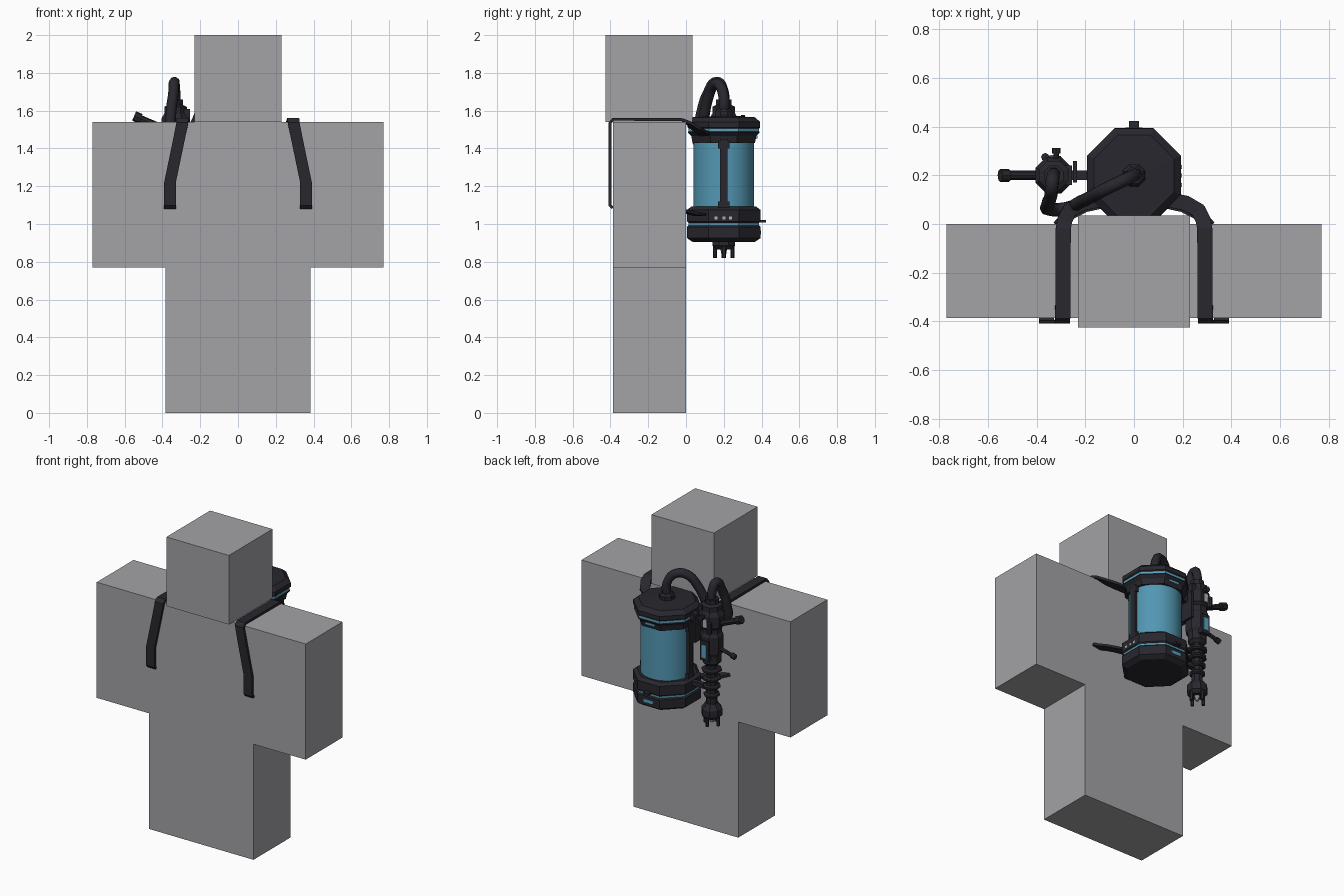
import bpy, bmesh, math
from mathutils import Vector

if "Cube" in bpy.data.objects:
    bpy.data.objects.remove(bpy.data.objects["Cube"])


def material(name, rgb):
    m = bpy.data.materials.new(name)
    m.use_nodes = True
    m.diffuse_color = (*rgb, 1)
    m.node_tree.nodes["Principled BSDF"].inputs["Base Color"].default_value = (*rgb, 1)
    return m


GREY = material("mannequin grey", (0.366, 0.361, 0.376))
DARK = material("dark metal", (0.021, 0.020, 0.027))
GLASS = material("blue glass", (0.085, 0.31, 0.45))
GLOW = material("blue stripe", (0.10, 0.36, 0.52))
PALE = material("pale label", (0.45, 0.45, 0.47))


def finish(name, bm, *mats):
    bmesh.ops.recalc_face_normals(bm, faces=bm.faces)
    me = bpy.data.meshes.new(name)
    bm.to_mesh(me)
    bm.free()
    for m in mats:
        me.materials.append(m)
    ob = bpy.data.objects.new(name, me)
    bpy.context.collection.objects.link(ob)
    return ob


def smooth(ob):
    bpy.ops.object.select_all(action="DESELECT")
    ob.select_set(True)
    bpy.context.view_layer.objects.active = ob
    bpy.ops.object.shade_smooth_by_angle(angle=math.radians(40))


def box(name, lo, hi, mat):
    bm = bmesh.new()
    bmesh.ops.create_cube(bm, size=1)
    for v in bm.verts:
        v.co = [a + (b - a) * (c + 0.5) for a, b, c in zip(lo, hi, v.co)]
    return finish(name, bm, mat)


def lathe(name, x, y, profile, sides, mats, stripe=None):
    """Flat-sided turned shape; the profile holds (distance to flat, height)."""
    bm = bmesh.new()
    rings = []
    for r, z in profile:
        k = r / math.cos(math.pi / sides)
        angles = [(i + 0.5) * math.tau / sides for i in range(sides)]
        rings.append([bm.verts.new((x + k * math.cos(a), y + k * math.sin(a), z)) for a in angles])
    for j, (a, b) in enumerate(zip(rings, rings[1:])):
        for i in range(sides):
            n = (i + 1) % sides
            f = bm.faces.new((a[i], a[n], b[n], b[i]))
            f.material_index = int(j == stripe)
    bm.faces.new(rings[0])
    bm.faces.new(rings[-1])
    return finish(name, bm, *mats)


def rod(name, a, b, r1, r2=None, sides=8, mat=DARK):
    a, b = Vector(a), Vector(b)
    bm = bmesh.new()
    bmesh.ops.create_cone(bm, cap_ends=True, segments=sides, radius1=r1,
                          radius2=r1 if r2 is None else r2, depth=(b - a).length)
    rot = (b - a).to_track_quat("Z", "Y").to_matrix()
    for v in bm.verts:
        v.co = rot @ v.co + (a + b) / 2
    return finish(name, bm, mat)


def strap(name, points, half=0.031):
    """Mirrored band; points hold x, y, z and the heading of its width."""
    bm = bmesh.new()
    rows = []
    for x, y, z, deg in points:
        w = Vector((math.cos(math.radians(deg)), math.sin(math.radians(deg)), 0)) * half
        rows.append([bm.verts.new(Vector((x, y, z)) + s * w) for s in (-1, 1)])
    for a, b in zip(rows, rows[1:]):
        bm.faces.new((a[0], a[1], b[1], b[0]))
    ob = finish(name, bm, DARK)
    thick = ob.modifiers.new("thickness", "SOLIDIFY")
    thick.thickness, thick.offset = 0.016, 0
    ob.modifiers.new("mirror", "MIRROR")


# Mannequin: T-shaped body and cube head
bm = bmesh.new()
half = [(0.385, 0), (0.385, 0.77), (0.77, 0.77), (0.77, 1.54)]
outline = half + [(-x, z) for x, z in reversed(half)]
face = bm.faces.new([bm.verts.new((x, 0, z)) for x, z in outline])
out = bmesh.ops.extrude_face_region(bm, geom=[face])
for v in out["geom"]:
    if isinstance(v, bmesh.types.BMVert):
        v.co.y = -0.387
finish("body", bm, GREY)
box("head", (-0.23, -0.425, 1.54), (0.23, 0.035, 2), GREY)

# Tank: glass cylinder between two octagonal ends
TY = 0.2
smooth(lathe("tank_glass", 0, TY, [(0.16, 1.07), (0.16, 1.45)], 32, [GLASS]))
lathe("tank_cap", 0, TY, [(0.165, 1.43), (0.172, 1.465), (0.19, 1.485), (0.187, 1.492),
      (0.187, 1.506), (0.193, 1.512), (0.193, 1.54), (0.165, 1.565), (0.04, 1.572)], 8, [DARK, GLOW], 3)
lathe("tank_base", 0, TY, [(0.165, 0.905), (0.194, 0.925), (0.194, 0.985), (0.187, 0.993),
      (0.187, 1.006), (0.194, 1.013), (0.194, 1.075), (0.172, 1.092)], 8, [DARK, GLOW], 3)
lathe("cap_collar", 0, TY, [(0.045, 1.565), (0.045, 1.595), (0.034, 1.61)], 8, [DARK])
for s in (-1, 1):
    side = "left" if s > 0 else "right"
    xs = sorted((s * 0.15, s * 0.178))
    box(side + "_tank_bar", (xs[0], TY - 0.02, 1.08), (xs[1], TY + 0.02, 1.45), DARK)
    for end, z in (("upper", 1.40), ("lower", 1.08)):
        box(f"{side}_{end}_bar_foot", (xs[0], TY - 0.03, z), (xs[1], TY + 0.03, z + 0.04), DARK)
box("base_latch", (-0.02, 0.385, 1.008), (0.02, 0.424, 1.022), DARK)
box("base_label", (-0.035, 0.39, 0.945), (0.035, 0.397, 0.965), GLOW)
box("cap_label", (-0.035, 0.37, 1.453), (0.035, 0.379, 1.468), GLOW)
for i, y in enumerate((0.16, 0.2, 0.235)):
    box(f"side_label_{i}", (0.19, y - 0.008, 1.024), (0.197, y + 0.008, 1.04), PALE)

# Shoulder straps and lower straps
strap("shoulder_strap", [
    (0.36, -0.388, 1.085, 0), (0.36, -0.402, 1.10, 0), (0.36, -0.402, 1.22, 0),
    (0.335, -0.402, 1.34, 0), (0.31, -0.402, 1.46, 0), (0.295, -0.402, 1.535, 0),
    (0.293, -0.385, 1.555, 0), (0.291, -0.02, 1.552, 0), (0.285, 0.015, 1.535, 20),
    (0.265, 0.055, 1.505, 45), (0.215, 0.085, 1.485, 70), (0.14, 0.10, 1.475, 80)])
strap("lower_strap", [(0.13, 0.09, 1.05, 80), (0.2, 0.075, 1.05, 75),
                      (0.26, 0.045, 1.055, 60), (0.31, -0.01, 1.07, 40)], 0.026)

# Hose: arches from the tank, dips behind the shoulder, loops into the sprayer
path = [(0, 0.2, 1.58), (0, 0.2, 1.67), (-0.045, 0.178, 1.735), (-0.11, 0.147, 1.735),
        (-0.17, 0.115, 1.66), (-0.225, 0.088, 1.53), (-0.285, 0.062, 1.44), (-0.345, 0.06, 1.47),
        (-0.355, 0.08, 1.58), (-0.342, 0.115, 1.69), (-0.337, 0.165, 1.752),
        (-0.332, 0.197, 1.71), (-0.33, 0.2, 1.6)]
cu = bpy.data.curves.new("hose", "CURVE")
cu.dimensions = "3D"
cu.bevel_depth, cu.bevel_resolution, cu.resolution_u = 0.028, 2, 6
cu.use_fill_caps = True
sp = cu.splines.new("BEZIER")
sp.bezier_points.add(len(path) - 1)
for p, co in zip(sp.bezier_points, path):
    p.co = co
    p.handle_left_type = p.handle_right_type = "AUTO"
cu.materials.append(DARK)
hose = bpy.data.objects.new("hose", cu)
bpy.context.collection.objects.link(hose)

# Sprayer: stepped octagonal body hanging beside the tank
GX = -0.33
lathe("sprayer_body", GX, TY, [(0.035, 1.22), (0.055, 1.24), (0.055, 1.29), (0.068, 1.31),
      (0.068, 1.42), (0.058, 1.44), (0.058, 1.47), (0.075, 1.485), (0.075, 1.56),
      (0.06, 1.585), (0.06, 1.62), (0.04, 1.63), (0.04, 1.66)], 8, [DARK])
lathe("sprayer_barrel", GX, TY, [(0.032, 0.93), (0.032, 1.25)], 8, [DARK])
for i in range(4):
    z = 1.02 + i * 0.055
    r = 0.046 + 0.004 * i
    lathe(f"barrel_ring_{i}", GX, TY, [(r - 0.01, z - 0.014), (r, z - 0.006),
          (r, z + 0.006), (r - 0.01, z + 0.014)], 8, [DARK])
lathe("nozzle", GX, TY, [(0.04, 0.865), (0.06, 0.885), (0.06, 0.93), (0.036, 0.965)], 8, [DARK])
for i in range(4):
    a = i * math.pi / 2
    x, y = GX + 0.047 * math.cos(a), TY + 0.047 * math.sin(a)
    rod(f"nozzle_prong_{i}", (x, y, 0.82), (x, y, 0.9), 0.011, sides=6)
rod("nozzle_tip", (GX, TY, 0.835), (GX, TY, 0.88), 0.012, 0.02, mat=PALE)

# Sprayer grips, knobs, labels and mount
rod("main_grip", (-0.38, TY, 1.5), (-0.535, TY, 1.565), 0.019)
rod("main_grip_end", (-0.515, TY, 1.557), (-0.55, TY, 1.572), 0.027)
rod("small_lever", (-0.37, TY, 1.345), (-0.5, TY, 1.31), 0.012)
rod("small_lever_end", (-0.475, TY, 1.317), (-0.505, TY, 1.308), 0.018)
rod("rear_knob", (-0.32, 0.25, 1.56), (-0.32, 0.295, 1.56), 0.012)
rod("rear_knob_end", (-0.32, 0.29, 1.56), (-0.32, 0.312, 1.56), 0.018)
rod("side_knob", (-0.365, 0.275, 1.46), (-0.365, 0.275, 1.53), 0.017)
box("rear_housing", (-0.36, 0.25, 1.27), (-0.3, 0.28, 1.4), DARK)
box("rear_label", (-0.348, 0.278, 1.29), (-0.312, 0.284, 1.375), GLOW)
box("pale_panel", (-0.348, 0.272, 1.49), (-0.322, 0.279, 1.545), PALE)
box("upper_block", (-0.3, 0.16, 1.53), (-0.255, 0.24, 1.61), DARK)
box("mount_plate", (-0.25, 0.17, 1.36), (-0.235, 0.26, 1.54), DARK)
box("mount_arm", (-0.28, 0.18, 1.48), (-0.17, 0.22, 1.53), DARK)
box("lower_mount", (-0.3, 0.185, 1.045), (-0.17, 0.215, 1.075), DARK)
